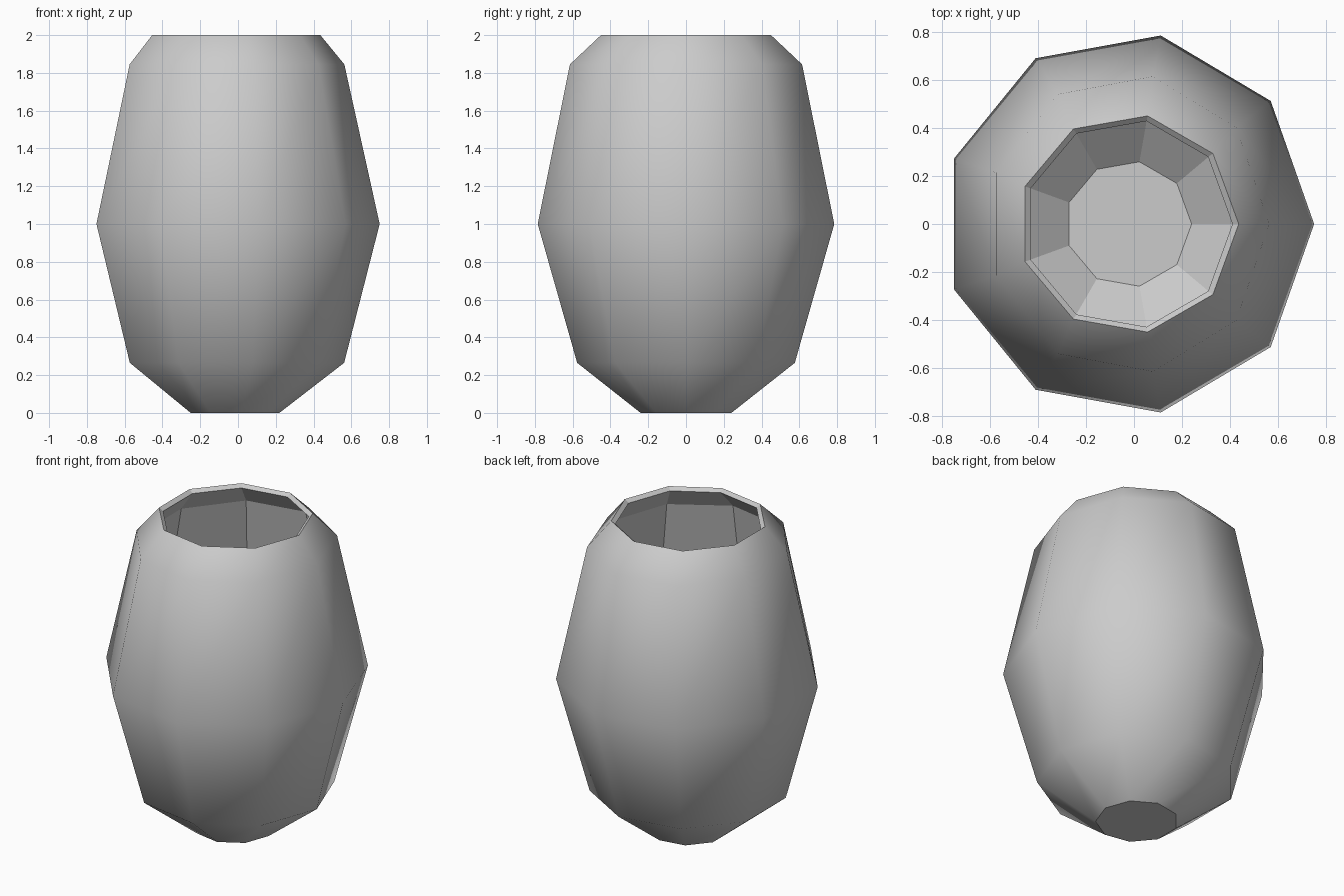
import bpy, bmesh
from math import cos, sin, tau

SIDES = 9
CENTRE_X = -0.023

cube = bpy.data.objects.get("Cube")
if cube:
    bpy.data.objects.remove(cube, do_unlink=True)

# Plain grey clay
clay = bpy.data.materials.new("grey_clay")
clay.use_nodes = True
colour = (0.6, 0.6, 0.6, 1)
clay.diffuse_color = colour
clay.node_tree.nodes["Principled BSDF"].inputs["Base Color"].default_value = colour

# Profile from the underside up the outer wall: x radius, y radius, height
outer = [(0.242, 0.244, 0), (0.585, 0.585, 0.265), (0.773, 0.797, 1),
         (0.586, 0.624, 1.845), (0.459, 0.457, 2)]
# Profile from the rim down the inner wall to the floor
inner = [(0.433, 0.435, 1.98), (0.558, 0.594, 1.83), (0.743, 0.767, 1),
         (0.565, 0.565, 0.285), (0.263, 0.263, 0.05)]


def ring(bm, rx, ry, z):
    return [bm.verts.new((CENTRE_X + rx * cos(tau * i / SIDES),
                          ry * sin(tau * i / SIDES), z)) for i in range(SIDES)]


bm = bmesh.new()
rings = [ring(bm, *p) for p in outer + inner]
for level, (low, high) in enumerate(zip(rings, rings[1:])):
    for i in range(SIDES):
        j = (i + 1) % SIDES
        face = bm.faces.new((low[i], low[j], high[j], high[i]))
        # Smooth outer wall, faceted rim and inside
        face.smooth = level < len(outer) - 1
# Underside and inner floor
bm.faces.new(rings[0][::-1])
bm.faces.new(rings[-1])

mesh = bpy.data.meshes.new("barrel_vase")
bm.to_mesh(mesh)
bm.free()
mesh.materials.append(clay)
vase = bpy.data.objects.new("barrel_vase", mesh)
bpy.context.collection.objects.link(vase)
